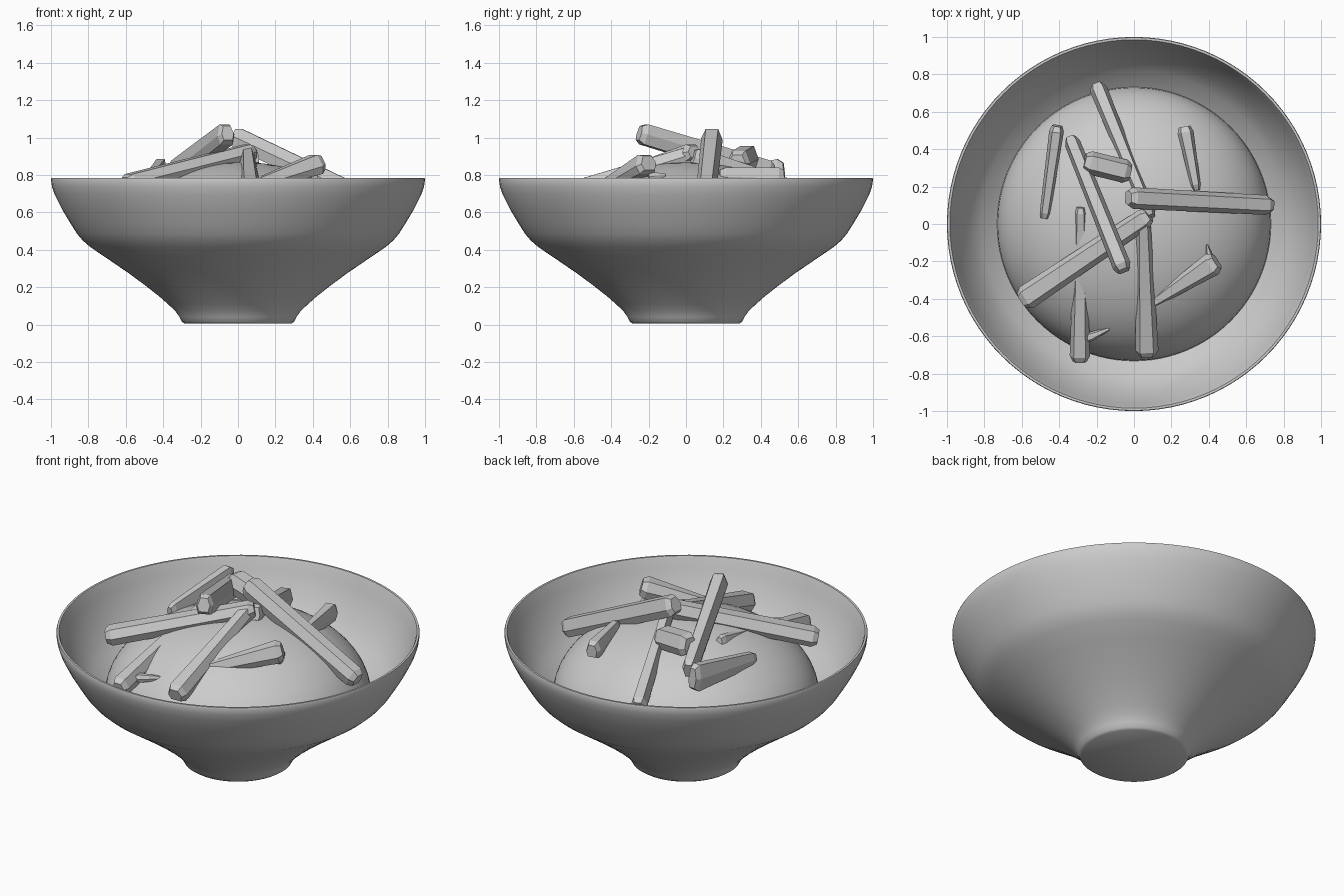
import bpy, math
from mathutils import Vector

if "Cube" in bpy.data.objects:
    bpy.data.objects.remove(bpy.data.objects["Cube"])


def make_object(name, verts, faces, smooth=None):
    mesh = bpy.data.meshes.new(name)
    mesh.from_pydata([tuple(v) for v in verts], [], faces)
    ob = bpy.data.objects.new(name, mesh)
    bpy.context.collection.objects.link(ob)
    if smooth:
        bpy.ops.object.select_all(action='DESELECT')
        ob.select_set(True)
        bpy.context.view_layer.objects.active = ob
        bpy.ops.object.shade_smooth_by_angle(angle=math.radians(smooth))
    return ob


def lathe(name, profile, n=96):
    """Revolve (radius, z) points; a radius of 0 becomes a pole."""
    verts, rings, faces = [], [], []
    for r, z in profile:
        count = n if r > 0 else 1
        rings.append((len(verts), count))
        verts += [(r * math.cos(2 * math.pi * i / n), r * math.sin(2 * math.pi * i / n), z)
                  for i in range(count)]
    for (a, ca), (b, cb) in zip(rings, rings[1:]):
        for i in range(n):
            j = (i + 1) % n
            if ca == 1:
                faces.append((a, b + j, b + i))
            elif cb == 1:
                faces.append((a + i, a + j, b))
            else:
                faces.append((a + i, a + j, b + j, b + i))
    return make_object(name, verts, faces, 35)


# Bowl: outer wall, thin rim, then inner wall down to a hidden floor
outer = [(0, 0.005), (0.285, 0.005), (0.3, 0.015), (0.312, 0.04), (0.337, 0.075),
         (0.375, 0.11), (0.42, 0.15), (0.49, 0.205), (0.58, 0.272), (0.70, 0.354),
         (0.79, 0.415), (0.83, 0.45), (0.86, 0.485), (0.895, 0.54), (0.94, 0.615),
         (0.98, 0.695), (0.995, 0.74), (1.0, 0.775)]
rim = [(0.997, 0.785), (0.985, 0.785), (0.98, 0.775)]
inner = [(0.963, 0.715), (0.92, 0.615), (0.872, 0.53), (0.815, 0.46), (0.72, 0.39),
         (0.56, 0.28), (0.40, 0.165), (0.25, 0.04), (0, 0.03)]
lathe("bowl", outer + rim + inner)

# Rounded mound filling the bowl
lathe("filling_mound", [(0.732 * math.cos(a), 0.40 + 0.47 * math.sin(a))
                        for a in [math.radians(90 * i / 16) for i in range(16)]] + [(0, 0.87)])

# Chunky stick section: six sides with a flattened top
SECTION = [(-0.5, -0.1), (-0.36, -0.5), (0.36, -0.5), (0.5, 0.0), (0.28, 0.5), (-0.3, 0.5)]


def stick(name, p0, p1, w0, h0, w1, h1):
    """Tapered stick from p0 to p1 with chamfered ends (width, height at each end)."""
    p0, p1 = Vector(p0), Vector(p1)
    axis = p1 - p0
    length = axis.length
    axis.normalize()
    side = axis.cross(Vector((0, 0, 1))).normalized()
    up = side.cross(axis)
    c = min(0.03 / length, 0.3)
    verts, faces = [], []
    for t, s in ((0, 0.7), (c, 1), (1 - c, 1), (1, 0.7)):
        w, h = (w0 + (w1 - w0) * t) * s, (h0 + (h1 - h0) * t) * s
        verts += [p0 + axis * (length * t) + side * (x * w) + up * (y * h) for x, y in SECTION]
    n = len(SECTION)
    for k in range(3):
        for i in range(n):
            j = (i + 1) % n
            faces.append((k * n + i, k * n + j, k * n + n + j, k * n + n + i))
    faces += [tuple(reversed(range(n))), tuple(range(3 * n, 4 * n))]
    make_object(name, verts, faces)


# Scattered sticks: start, end, width and height at both ends
sticks = [
    ("stick_right", (-0.03, 0.14, 1.01), (0.735, 0.10, 0.65), 0.115, 0.11, 0.105, 0.10),
    ("stick_left", (-0.60, -0.41, 0.755), (0.08, 0.045, 0.925), 0.135, 0.09, 0.11, 0.09),
    ("stick_top", (-0.055, -0.25, 1.025), (-0.34, 0.46, 0.81), 0.10, 0.11, 0.085, 0.12),
    ("stick_front", (0.07, -0.705, 0.685), (0.05, 0.03, 0.91), 0.125, 0.10, 0.075, 0.09),
    ("stick_back", (-0.20, 0.745, 0.66), (0.09, 0.04, 0.90), 0.095, 0.10, 0.07, 0.10),
    ("stick_front_right", (0.44, -0.20, 0.865), (0.09, -0.43, 0.745), 0.135, 0.11, 0.05, 0.06),
    ("stick_back_left", (-0.41, 0.525, 0.81), (-0.48, 0.03, 0.765), 0.08, 0.16, 0.055, 0.07),
    ("stick_back_right", (0.27, 0.52, 0.79), (0.335, 0.18, 0.80), 0.09, 0.10, 0.05, 0.08),
    ("stick_front_left", (-0.29, -0.735, 0.64), (-0.285, 0.09, 0.83), 0.11, 0.10, 0.06, 0.07),
    ("stick_chunk", (-0.265, 0.335, 0.90), (-0.02, 0.275, 0.87), 0.125, 0.12, 0.125, 0.11),
    ("splinter_left", (-0.26, -0.615, 0.67), (-0.11, -0.55, 0.68), 0.06, 0.05, 0.01, 0.02),
    ("splinter_right", (0.41, -0.20, 0.79), (0.39, -0.11, 0.80), 0.05, 0.05, 0.01, 0.02),
]
for s in sticks:
    stick(*s)
